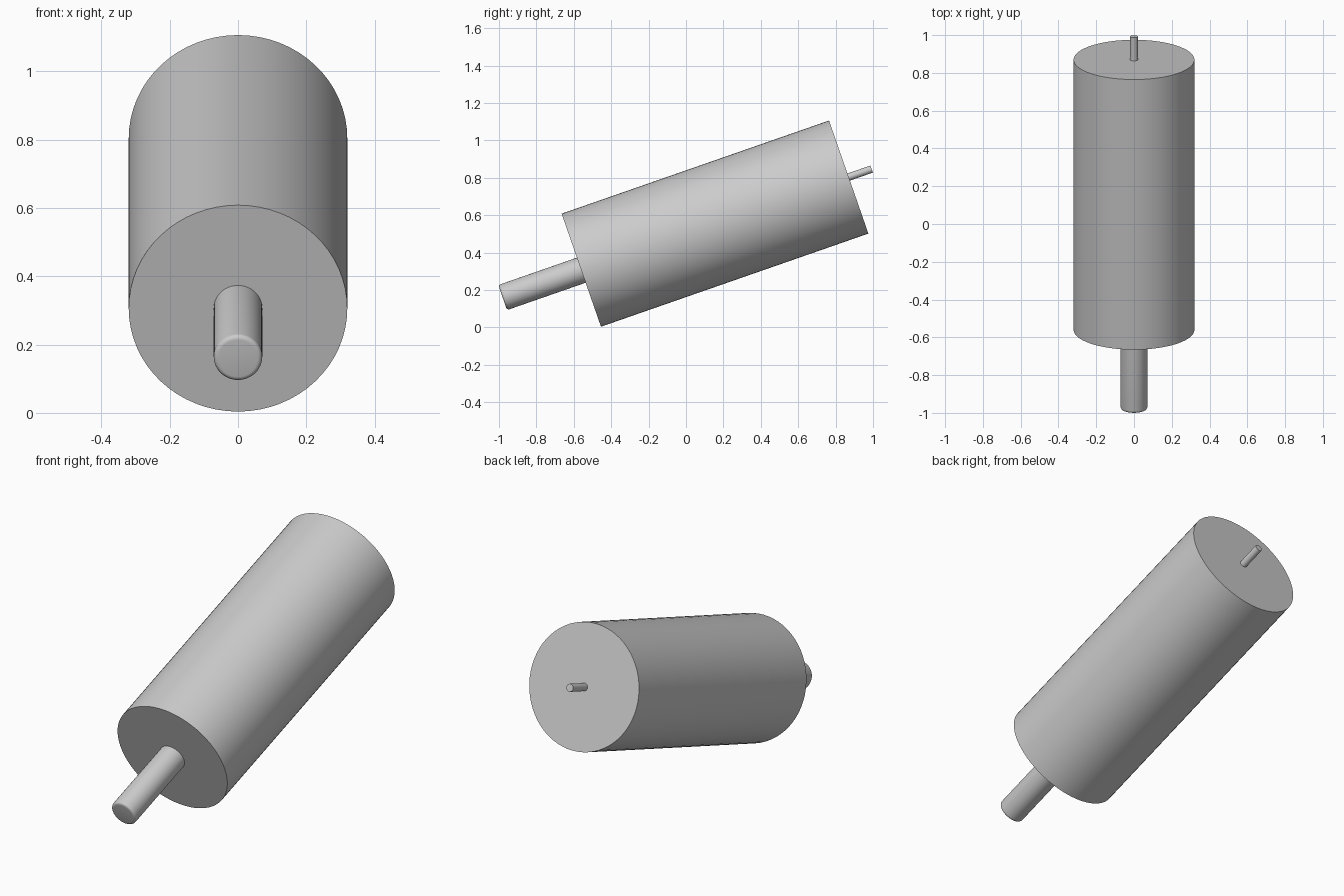
import bpy
import bmesh
import math
from mathutils import Matrix, Vector

cube = bpy.data.objects.get("Cube")
if cube:
    bpy.data.objects.remove(cube, do_unlink=True)

# One plain grey for every part
grey = bpy.data.materials.new("plain grey")
grey.use_nodes = True
color = (0.6, 0.6, 0.6, 1)
grey.diffuse_color = color
grey.node_tree.nodes["Principled BSDF"].inputs["Base Color"].default_value = color

# The shared axis rises towards the back
TILT = math.radians(19.2)
AXIS = Vector((0, math.cos(TILT), math.sin(TILT)))
CENTRE = Vector((0, 0.155, 0.555))
HALF = 0.757
TURN = AXIS.to_track_quat('Z', 'Y').to_matrix().to_4x4()


def rod(name, radius, start, end, sides, bevel=0):
    """Capped cylinder between two distances along the axis."""
    bm = bmesh.new()
    bmesh.ops.create_cone(bm, cap_ends=True, segments=sides,
                          radius1=radius, radius2=radius, depth=end - start)
    if bevel:
        # Round the rim of the front end only
        low = (start - end) / 2
        rim = [e for e in bm.edges
               if all(abs(v.co.z - low) < 1e-4 for v in e.verts)]
        bmesh.ops.bevel(bm, geom=rim, offset=bevel, segments=5,
                        profile=0.5, affect='EDGES')
    middle = CENTRE + AXIS * (start + end) / 2
    bm.transform(Matrix.Translation(middle) @ TURN)
    mesh = bpy.data.meshes.new(name)
    bm.to_mesh(mesh)
    bm.free()
    mesh.materials.append(grey)
    obj = bpy.data.objects.new(name, mesh)
    bpy.context.collection.objects.link(obj)
    bpy.ops.object.select_all(action='DESELECT')
    obj.select_set(True)
    bpy.context.view_layer.objects.active = obj
    bpy.ops.object.shade_smooth_by_angle(angle=math.radians(30))
    return obj


# Main drum, front shaft with rounded tip, thin back pin
rod("drum", 0.32, -HALF, HALF, 64)
rod("front_shaft", 0.071, -HALF - 0.445, -HALF + 0.02, 48, bevel=0.014)
rod("back_pin", 0.02, HALF - 0.02, HALF + 0.13, 32)
